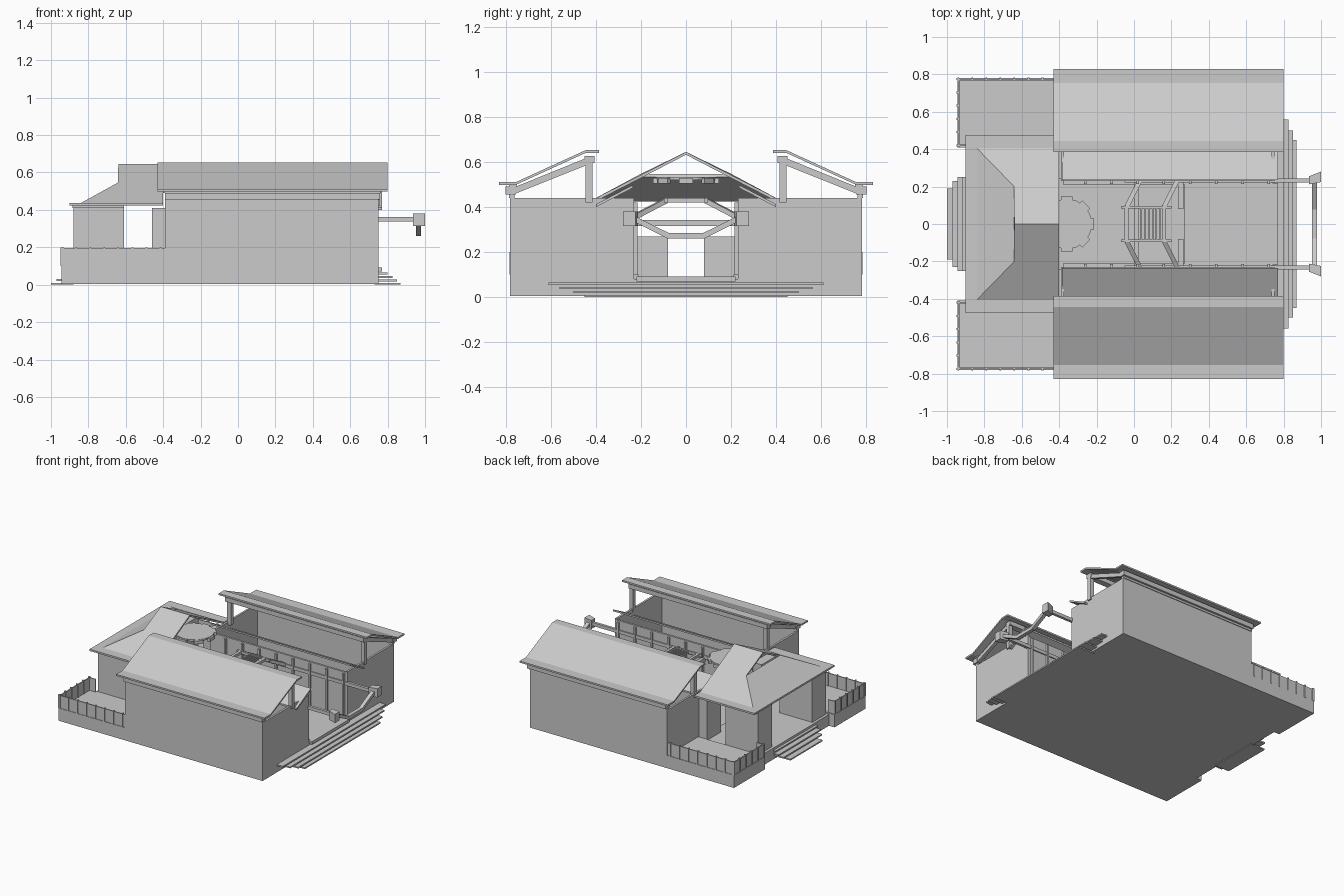
import bpy, bmesh, math
from mathutils import Vector


def mesh(name, verts, faces, thick=0):
    me = bpy.data.meshes.new(name)
    me.from_pydata(verts, [], faces)
    bm = bmesh.new()
    bm.from_mesh(me)
    bmesh.ops.recalc_face_normals(bm, faces=bm.faces)
    bm.to_mesh(me)
    bm.free()
    ob = bpy.data.objects.new(name, me)
    bpy.context.collection.objects.link(ob)
    if thick:
        m = ob.modifiers.new("thickness", 'SOLIDIFY')
        m.thickness = thick
        m.offset = 0
    return ob


def prism(name, pts, x0, x1):
    # closed (y, z) profile extruded along x
    n = len(pts)
    v = [(x, y, z) for x in (x0, x1) for y, z in pts]
    f = [tuple(range(n)), tuple(range(n, 2 * n))]
    f += [(i, (i + 1) % n, n + (i + 1) % n, n + i) for i in range(n)]
    return mesh(name, v, f)


def box(name, x0, x1, y0, y1, z0, z1):
    return prism(name, [(y0, z0), (y1, z0), (y1, z1), (y0, z1)], x0, x1)


def pair(name, x0, x1, y0, y1, z0, z1):
    for s, side in ((1, "back"), (-1, "front")):
        box(f"{name}_{side}", x0, x1, min(s * y0, s * y1), max(s * y0, s * y1), z0, z1)


def pair_prism(name, pts, x0, x1):
    for s, side in ((1, "back"), (-1, "front")):
        prism(f"{name}_{side}", [(s * y, z) for y, z in pts], x0, x1)


def strut(name, a, b, w, h):
    # rectangular beam between two points
    a, b = Vector(a), Vector(b)
    d = (b - a).normalized()
    side = d.cross(Vector((0, 0, 1))).normalized() * w / 2
    up = side.cross(d).normalized() * h / 2
    v = [p + i * side + j * up for p in (a, b) for i, j in ((-1, -1), (1, -1), (1, 1), (-1, 1))]
    mesh(name, v, [(0, 1, 2, 3), (4, 5, 6, 7), (0, 1, 5, 4), (1, 2, 6, 5), (2, 3, 7, 6), (3, 0, 4, 7)])


# base and floors
box("base", -0.40, 0.75, -0.78, 0.78, 0.005, 0.08)
box("hall_base", -0.90, -0.40, -0.41, 0.41, 0.005, 0.09)
box("entry_floor", 0.27, 0.77, -0.22, 0.22, 0.07, 0.092)
pair("terrace", -0.945, -0.39, 0.41, 0.78, 0.005, 0.10)

# steps made of thin slabs
for i, (x, y) in enumerate([(0.87, 0.45), (0.85, 0.50), (0.825, 0.56), (0.80, 0.61)]):
    box(f"entry_step_{i}", 0.73, x, -y, y, i * 0.018, i * 0.018 + 0.01)
for i, (x, y) in enumerate([(-1.0, 0.19), (-0.97, 0.23), (-0.945, 0.25), (-0.92, 0.25)]):
    box(f"rear_step_{i}", x, -0.88, -y, y, i * 0.021, i * 0.021 + 0.01)

# open-topped side wings
pair("wing_outer_wall", -0.39, 0.75, 0.765, 0.78, 0.01, 0.44)
pair("wing_inner_wall", -0.39, 0.75, 0.23, 0.245, 0.07, 0.43)
pair("wing_rear_wall", -0.39, -0.375, 0.23, 0.78, 0.01, 0.44)
pair("wing_entry_wall", 0.735, 0.75, 0.23, 0.78, 0.01, 0.44)
for i in range(8):
    x = -0.26 + i * 0.14
    pair(f"inner_wall_post_{i}", x - 0.007, x + 0.007, 0.215, 0.235, 0.08, 0.42)
pair("inner_wall_plinth", -0.38, 0.74, 0.21, 0.235, 0.08, 0.10)

# wing roofs and their timber frames
pair_prism("wing_roof", [(0.83, 0.51), (0.755, 0.51), (0.445, 0.652), (0.385, 0.652),
                         (0.385, 0.64), (0.445, 0.64), (0.755, 0.498), (0.83, 0.498)], -0.43, 0.80)
pair("outer_roof_beam", -0.39, 0.76, 0.755, 0.80, 0.455, 0.49)
pair("eave_plate", -0.40, 0.765, 0.75, 0.785, 0.49, 0.502)
pair("upper_roof_beam", -0.39, 0.76, 0.405, 0.45, 0.595, 0.627)
pair("wall_top_plate", -0.39, 0.75, 0.76, 0.785, 0.44, 0.457)
for x in (-0.38, 0.73):
    pair("roof_post", x, x + 0.03, 0.415, 0.445, 0.42, 0.60)
    pair_prism("rafter", [(0.775, 0.452), (0.775, 0.482), (0.43, 0.622), (0.43, 0.59)], x, x + 0.025)
# lower inward roof strips
pair_prism("inner_roof_strip", [(0.40, 0.412), (0.235, 0.498), (0.235, 0.485), (0.40, 0.399)], -0.385, 0.77)

# rear hall piers
pair("hall_pier", -0.88, -0.61, 0.24, 0.405, 0.09, 0.41)
pair("hall_side_pier", -0.46, -0.385, 0.24, 0.405, 0.09, 0.41)
pair("hall_wall_plate", -0.885, -0.61, 0.24, 0.43, 0.41, 0.425)

# hall roof with open gable and hipped end
E, G, R = 0.43, 0.54, 0.638
v = []
for s in (1, -1):
    v += [(-0.90, s * 0.475, E), (-0.40, s * 0.475, E), (-0.84, s * 0.405, E),
          (-0.40, s * 0.405, E), (-0.64, s * 0.20, G)]
v += [(-0.64, 0, R), (-0.40, 0, R)]
mesh("hall_roof", v, [(0, 1, 3, 2), (5, 7, 8, 6), (0, 2, 7, 5), (2, 4, 9, 7),
                      (2, 3, 11, 10, 4), (7, 9, 10, 11, 8)], 0.013)

# terrace railings
pair("long_rail", -0.945, -0.39, 0.768, 0.776, 0.10, 0.195)
pair("end_rail", -0.942, -0.934, 0.42, 0.775, 0.10, 0.195)
pair("short_rail", -0.942, -0.885, 0.418, 0.426, 0.10, 0.195)
for i in range(8):
    x = -0.94 + i * 0.075
    pair(f"long_rail_post_{i}", x - 0.005, x + 0.005, 0.764, 0.782, 0.10, 0.20)
for i in range(6):
    y = 0.42 + i * 0.071
    pair(f"end_rail_post_{i}", -0.948, -0.93, y - 0.005, y + 0.005, 0.10, 0.20)

# eight-sided ceiling disc with brackets
bm = bmesh.new()
bmesh.ops.create_cone(bm, cap_ends=True, segments=16, radius1=0.135, radius2=0.135, depth=0.012)
bmesh.ops.translate(bm, verts=bm.verts, vec=(-0.36, 0, 0.526))
me = bpy.data.meshes.new("ceiling_disc")
bm.to_mesh(me)
bm.free()
bpy.context.collection.objects.link(bpy.data.objects.new("ceiling_disc", me))
for i in range(8):
    a = math.tau * i / 8
    c, s = math.cos(a), math.sin(a)
    p = Vector((-0.36 + 0.137 * c, 0.137 * s, 0.517))
    t = Vector((-s, c, 0)) * 0.03
    strut(f"disc_bracket_{i}", p - t, p + t, 0.02, 0.024)

# long side arms with end blocks and a hanging front brace
pair("side_arm", -0.05, 0.95, 0.222, 0.242, 0.337, 0.362)
for s in (1, -1):
    pts = [(0.935, s * 0.212), (1.0, s * 0.224), (1.0, s * 0.28), (0.935, s * 0.255)]
    mesh("arm_end_block", [(x, y, z) for z in (0.315, 0.38) for x, y in pts],
         [(0, 1, 2, 3), (4, 5, 6, 7), (0, 1, 5, 4), (1, 2, 6, 5), (2, 3, 7, 6), (3, 0, 4, 7)])
    strut("front_brace_slope", (0.965, s * 0.225, 0.345), (0.965, s * 0.08, 0.273), 0.028, 0.024)
box("front_brace_bar", 0.951, 0.979, -0.085, 0.085, 0.26, 0.285)

# raised slatted frame over the court
box("court_cross_beam", 0.0, 0.025, -0.23, 0.23, 0.315, 0.343)
pair("slat_frame_rail", -0.07, 0.20, 0.083, 0.097, 0.42, 0.44)
for x in (-0.04, 0.16):
    box("slat_frame_end", x - 0.01, x + 0.01, -0.09, 0.09, 0.42, 0.44)
    for s in (1, -1):
        strut("slat_frame_brace", (x + 0.07, s * 0.23, 0.355), (x, s * 0.09, 0.428), 0.025, 0.022)
for i in range(6):
    x = 0.04 + i * 0.02
    box(f"slat_{i}", x - 0.004, x + 0.004, -0.085, 0.085, 0.424, 0.436)

# low court screens beside the passage
pair("court_screen", 0.235, 0.265, 0.08, 0.23, 0.08, 0.27)
